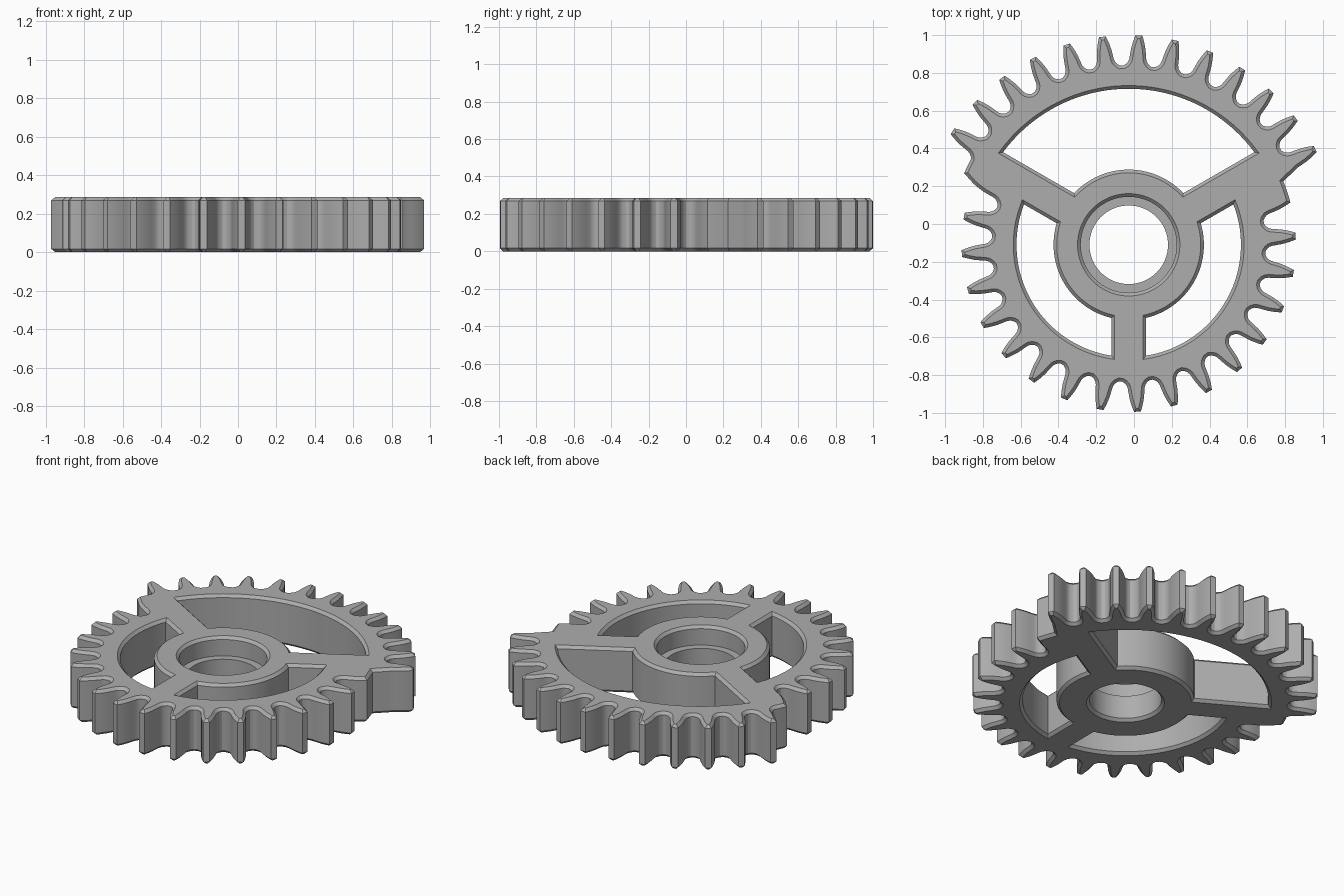
import bpy
import bmesh
from math import sin, cos, asin, radians, degrees, pi
from mathutils import Vector

cube = bpy.data.objects.get("Cube")
if cube:
    bpy.data.objects.remove(cube)

HEIGHT, CHAMFER = 0.286, 0.017
CENTRE = Vector((-0.028, -0.11))
BIG_TIP, SMALL_TIP, TOOTH_DEPTH = 1.11, 0.885, 0.16
BIG_STEP, SMALL_STEP = 360 / 36, 360 / 28
# tooth profile: depth below tip, half width
TOOTH = [(0, .018), (.02, .025), (.04, .031), (.07, .038), (.1, .042),
         (.125, .045), (.14, .05), (.152, .06), (TOOTH_DEPTH, .073)]


def polar(r, deg):
    return Vector((r * cos(radians(deg)), r * sin(radians(deg))))


def flank(tip, angle, side, max_depth=1.0):
    """One side of a tooth, from root to tip (side -1) or tip to root (side 1)."""
    pts = [polar(tip - d, angle + side * degrees(w / (tip - d)))
           for d, w in TOOTH if d <= max_depth]
    return pts if side > 0 else pts[::-1]


def arc(r, a0, a1, n):
    return [polar(r, a0 + (a1 - a0) * i / n) for i in range(n + 1)]


def gear_outline():
    pts = []
    # large sector teeth
    for k in range(13):
        a = 27.2 + k * BIG_STEP
        pts += flank(BIG_TIP, a, -1, 1.0 if k else 0.14)
        pts += flank(BIG_TIP, a, 1)
    # step down to the small sector
    root = BIG_TIP - TOOTH_DEPTH
    pts += arc(root, 153, 156.5, 2)
    first = 170.14
    pts += flank(SMALL_TIP, first - SMALL_STEP, 1)
    # small sector teeth
    for k in range(16):
        a = first + k * SMALL_STEP
        pts += flank(SMALL_TIP, a, -1) + flank(SMALL_TIP, a, 1)
    # step back up to the large sector
    pts += flank(SMALL_TIP, first + 16 * SMALL_STEP, -1)
    pts += arc(SMALL_TIP, 16.5, 22.3, 3)
    return pts


def window(a0, a1, r_in, r_out, spoke):
    """Sector opening between two spokes, wound clockwise."""
    o, i = degrees(asin(spoke / r_out)), degrees(asin(spoke / r_in))
    return arc(r_out, a1 - o, a0 + o, 40) + arc(r_in, a0 + i, a1 - i, 28)


def inset(pts, d):
    """Move a loop into the material on its left, with mitred corners."""
    out = []
    for i, p in enumerate(pts):
        e1 = (p - pts[i - 1]).normalized()
        e2 = (pts[(i + 1) % len(pts)] - p).normalized()
        n1, n2 = Vector((-e1.y, e1.x)), Vector((-e2.y, e2.x))
        out.append(p + d * (n1 + n2) / max(1 + n1.dot(n2), 0.5))
    return out


def add_wall(bm, pts, levels):
    """Stack rings of a loop and return its bottom and top edges."""
    rings = []
    for z, d in levels:
        rings.append([bm.verts.new((*(q + CENTRE), z)) for q in inset(pts, d)])
    n = len(pts)
    for low, high in zip(rings, rings[1:]):
        for i in range(n):
            j = (i + 1) % n
            bm.faces.new((low[i], low[j], high[j], high[i]))
    return [[bm.edges.get((r[i], r[(i + 1) % n])) for i in range(n)]
            for r in (rings[0], rings[-1])]


bm = bmesh.new()
plain = [(0, CHAMFER), (CHAMFER, 0), (HEIGHT - CHAMFER, 0), (HEIGHT, CHAMFER)]
ledge_z, ledge = 0.165, 0.046
bore = [(0, CHAMFER), (CHAMFER, 0), (ledge_z, 0), (ledge_z, ledge),
        (HEIGHT - CHAMFER, ledge), (HEIGHT, ledge + CHAMFER)]

walls = [(gear_outline(), plain)]
# three openings around the hub
for start, outer in ((30, 0.826), (150, 0.594), (270, 0.594)):
    walls.append((window(start, start + 120, 0.398, outer, 0.092), plain))
# stepped bore
walls.append((arc(0.208, 360, 0, 64)[:-1], bore))

bottom, top = [], []
for pts, levels in walls:
    low, high = add_wall(bm, pts, levels)
    bottom += low
    top += high
# flat faces
for edges, nz in ((bottom, -1), (top, 1)):
    bmesh.ops.triangle_fill(bm, edges=edges, use_beauty=True,
                            use_dissolve=False, normal=(0, 0, nz))
bmesh.ops.recalc_face_normals(bm, faces=bm.faces[:])

mesh = bpy.data.meshes.new("stepped_gear")
bm.to_mesh(mesh)
bm.free()
gear = bpy.data.objects.new("stepped_gear", mesh)
bpy.context.collection.objects.link(gear)

grey = bpy.data.materials.new("plain_grey")
grey.use_nodes = True
colour = (0.42, 0.42, 0.42, 1)
grey.diffuse_color = colour
grey.node_tree.nodes["Principled BSDF"].inputs["Base Color"].default_value = colour
mesh.materials.append(grey)

bpy.ops.object.select_all(action='DESELECT')
gear.select_set(True)
bpy.context.view_layer.objects.active = gear
bpy.ops.object.shade_smooth_by_angle(angle=radians(28))
